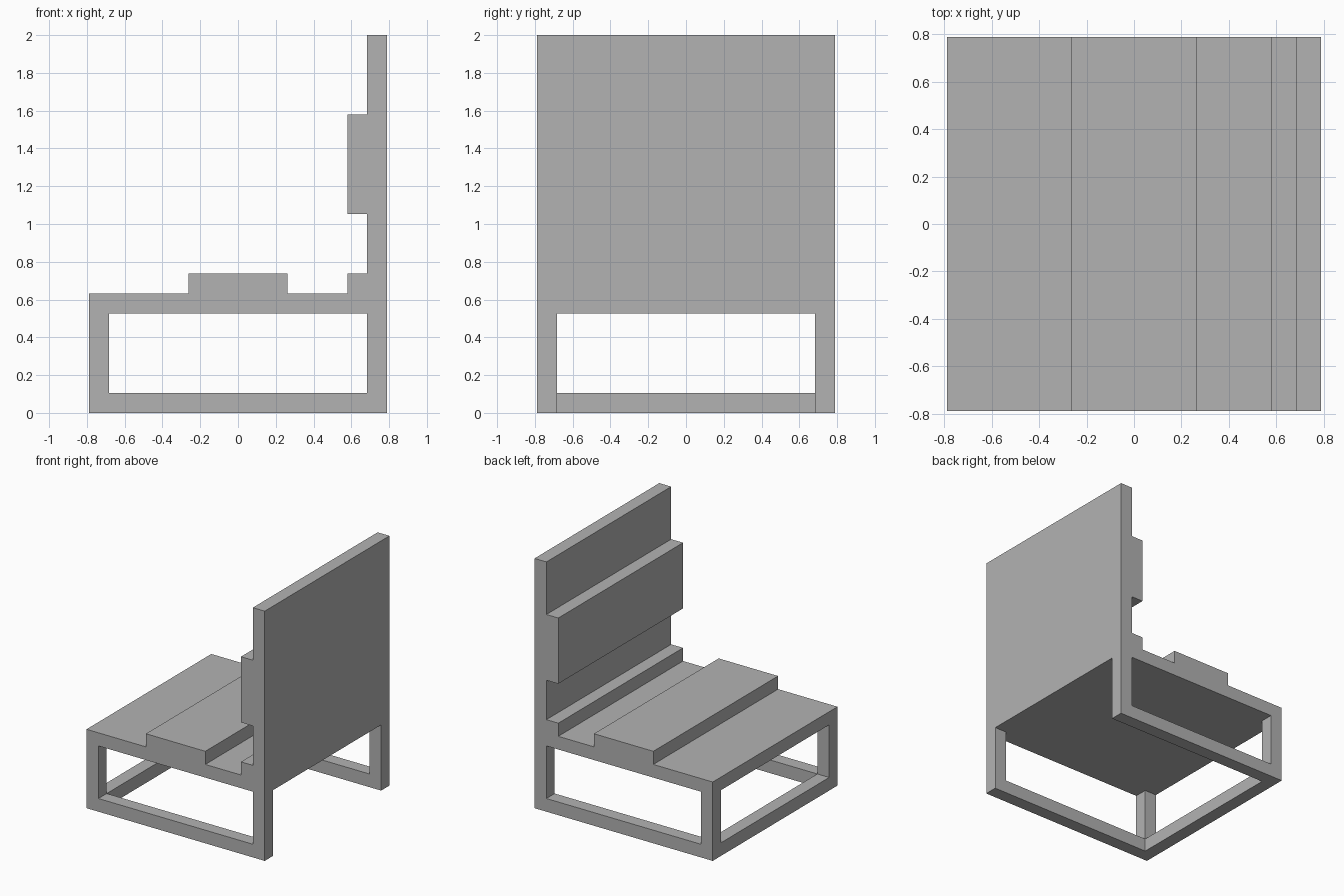
import bpy
import bmesh
from mathutils import Vector

U = 2 / 19          # one design module; the chair is 15 x 15 x 19 modules
HALF = 7.5          # half width and depth
INNER = 6.5         # inner edge of the legs
SEAT = 5            # underside of the seat

if "Cube" in bpy.data.objects:
    bpy.data.objects.remove(bpy.data.objects["Cube"], do_unlink=True)

grey = bpy.data.materials.new("plain grey")
grey.use_nodes = True
colour = (0.448, 0.448, 0.448, 1)
grey.diffuse_color = colour
grey.node_tree.nodes["Principled BSDF"].inputs["Base Color"].default_value = colour


def prism(name, outline, y0, y1):
    """Extrude an x-z outline from y0 to y1, all in modules."""
    bm = bmesh.new()
    face = bm.faces.new([bm.verts.new((x * U, y0 * U, z * U)) for x, z in outline])
    side = bmesh.ops.extrude_face_region(bm, geom=[face])
    moved = [v for v in side["geom"] if isinstance(v, bmesh.types.BMVert)]
    bmesh.ops.translate(bm, verts=moved, vec=Vector((0, (y1 - y0) * U, 0)))
    bmesh.ops.recalc_face_normals(bm, faces=bm.faces)
    mesh = bpy.data.meshes.new(name)
    bm.to_mesh(mesh)
    bm.free()
    mesh.materials.append(grey)
    obj = bpy.data.objects.new(name, mesh)
    bpy.context.scene.collection.objects.link(obj)
    return obj


def box(name, x0, x1, y0, y1, z0, z1):
    return prism(name, [(x0, z0), (x1, z0), (x1, z1), (x0, z1)], y0, y1)


# Seat and backrest as one stepped profile
prism("seat_and_backrest", [
    (-HALF, SEAT), (HALF, SEAT), (HALF, 19), (INNER, 19),
    (INNER, 15), (5.5, 15), (5.5, 10), (INNER, 10),   # back cushion
    (INNER, 7), (5.5, 7), (5.5, 6),                   # step at the back
    (2.5, 6), (2.5, 7), (-2.5, 7), (-2.5, 6),         # seat cushion
    (-HALF, 6),
], -HALF, HALF)

# Legs and the two long floor rails
for side, y0 in (("right", -HALF), ("left", INNER)):
    y1 = y0 + 1
    box(f"{side}_open_leg", -HALF, -INNER, y0, y1, 0, SEAT)
    box(f"{side}_backrest_leg", INNER, HALF, y0, y1, 0, SEAT)
    box(f"{side}_floor_rail", -INNER, INNER, y0, y1, 0, 1)

# Cross rail under the open edge of the seat
box("cross_floor_rail", -HALF, -INNER, -INNER, INNER, 0, 1)
